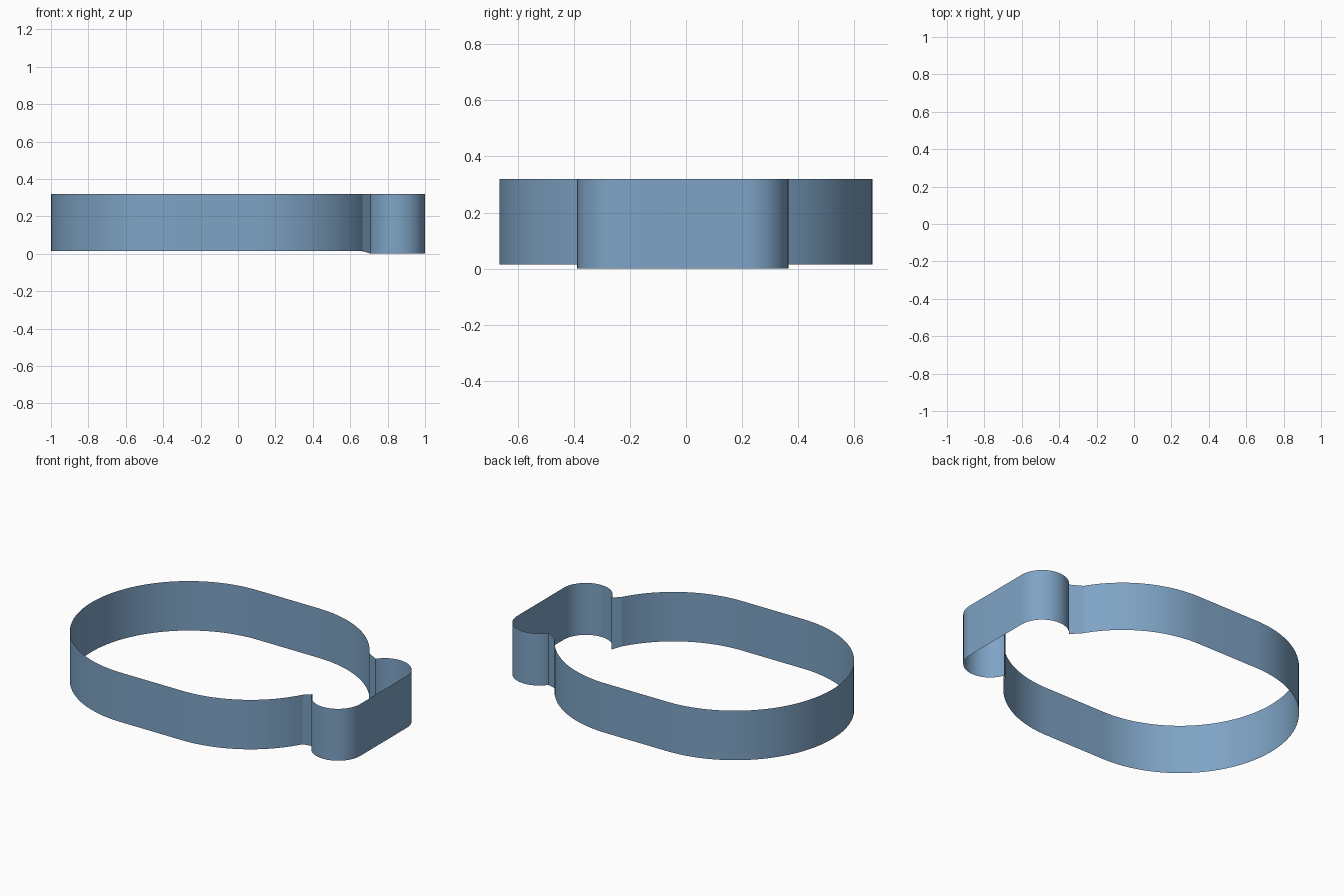
import bpy, bmesh, math

if "Cube" in bpy.data.objects:
    bpy.data.objects.remove(bpy.data.objects["Cube"])

TOP = 0.32

mat = bpy.data.materials.new("steel blue")
mat.diffuse_color = (0.21, 0.37, 0.56, 1)
mat.use_nodes = True
mat.node_tree.nodes["Principled BSDF"].inputs["Base Color"].default_value = mat.diffuse_color


def arc(cx, cy, r, a0, a1, n):
    """Points on a circular arc, angles in degrees."""
    pts = []
    for i in range(n + 1):
        a = math.radians(a0 + (a1 - a0) * i / n)
        pts.append((cx + r * math.cos(a), cy + r * math.sin(a)))
    return pts


def wall(name, path):
    """Thin upright strip along (x, y, bottom z) points."""
    bm = bmesh.new()
    low = [bm.verts.new(p) for p in path]
    high = [bm.verts.new((x, y, TOP)) for x, y, z in path]
    for i in range(len(path) - 1):
        bm.faces.new((low[i], low[i + 1], high[i + 1], high[i]))
    me = bpy.data.meshes.new(name)
    bm.to_mesh(me)
    bm.free()
    me.materials.append(mat)
    ob = bpy.data.objects.new(name, me)
    bpy.context.collection.objects.link(ob)
    bpy.context.view_layer.objects.active = ob
    ob.select_set(True)
    bpy.ops.object.shade_smooth_by_angle(angle=math.radians(40))
    ob.select_set(False)


# long rounded loop, open on the right where the pocket joins
R = 0.665
loop = arc(0.085, 0, R, 31, 90, 24) + arc(R - 1, 0, R, 90, 270, 64) + arc(0.085, 0, R, 270, 331, 24)
wall("loop_wall", [(x, y, 0.015) for x, y in loop])

# side pocket with two round corners, slightly deeper than the loop
r = 0.15
pocket = arc(1 - r, -0.388 + r, r, 198, 360, 28) + arc(1 - r, 0.365 - r, r, 0, 145, 28)
wall("pocket_wall", [(x, y, 0) for x, y in pocket])

# short necks blending loop into pocket
for name, a, b in (("front_neck", loop[-1], pocket[0]), ("back_neck", loop[0], pocket[-1])):
    wall(name, [(a[0], a[1], 0.015), (b[0], b[1], 0)])
